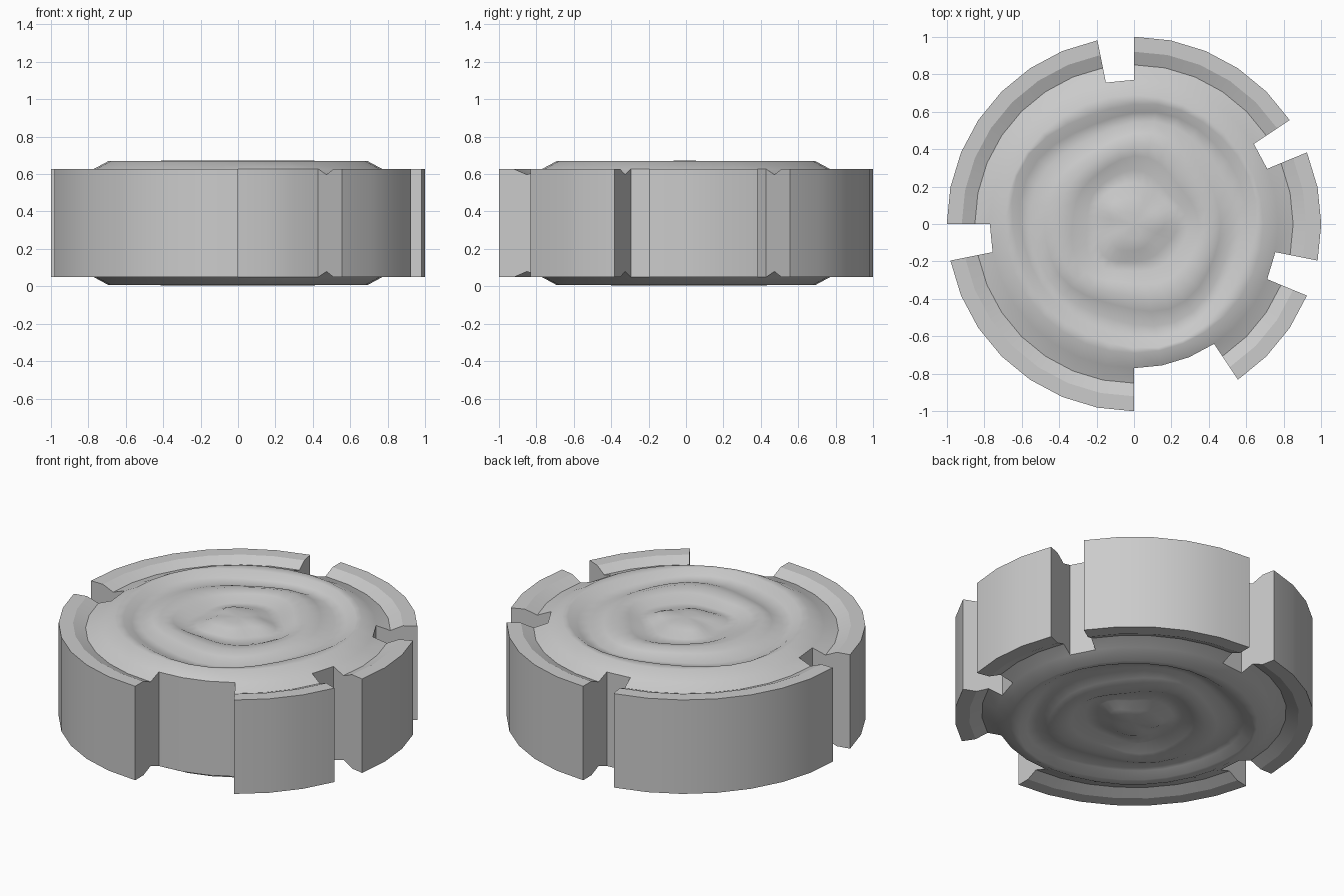
import bpy, bmesh, math

if "Cube" in bpy.data.objects:
    bpy.data.objects.remove(bpy.data.objects["Cube"], do_unlink=True)

SEGS = 32
MID = 0.338
# Half profile from the axis outwards: radius, height above the middle plane
PROFILE = [(0.07, 0.333), (0.14, 0.325), (0.21, 0.297), (0.27, 0.292), (0.34, 0.322),
           (0.41, 0.333), (0.47, 0.318), (0.54, 0.29), (0.60, 0.3), (0.65, 0.33),
           (0.69, 0.332), (0.77, 0.289), (0.85, 0.259), (0.92, 0.289), (1.0, 0.289)]
NOTCH_RING = 11
# Segments whose outer part is missing, counted counter-clockwise from +x
NOTCHES = {2, 8, 16, 24, 25, 26, 30}


def wobble(radius, angle):
    """Gentle unevenness of the inner growth rings."""
    if radius > 0.66:
        return radius
    return radius + 0.018 * math.sin(3 * angle + 9 * radius) + 0.01 * math.sin(5 * angle + 1)


bm = bmesh.new()


def ring_surface(side):
    """Wavy disc, side is 1 for the top and -1 for the bottom."""
    centre = bm.verts.new((0, 0, MID + side * 0.334))
    grid = []
    for radius, height in PROFILE:
        ring = []
        for i in range(SEGS):
            a = math.tau * i / SEGS
            r = wobble(radius, a)
            ring.append(bm.verts.new((r * math.cos(a), r * math.sin(a), MID + side * height)))
        grid.append(ring)
    faces = []
    for i in range(SEGS):
        j = (i + 1) % SEGS
        faces.append(bm.faces.new((centre, grid[0][i], grid[0][j])))
        for k in range(len(PROFILE) - 1):
            if k >= NOTCH_RING and i in NOTCHES:
                continue
            faces.append(bm.faces.new((grid[k][i], grid[k + 1][i], grid[k + 1][j], grid[k][j])))
    return grid, faces


top, top_faces = ring_surface(1)
bottom, _ = ring_surface(-1)

# Walls between the two outlines
partner = {t: b for tr, br in zip(top, bottom) for t, b in zip(tr, br)}
for edge in [e for f in top_faces for e in f.edges if e.is_boundary]:
    a, b = edge.verts
    bm.faces.new((a, b, partner[b], partner[a]))

bmesh.ops.delete(bm, geom=[v for v in bm.verts if not v.link_faces], context='VERTS')
bmesh.ops.recalc_face_normals(bm, faces=bm.faces)
mesh = bpy.data.meshes.new("notched_disc")
bm.to_mesh(mesh)
bm.free()

disc = bpy.data.objects.new("notched_disc", mesh)
bpy.context.collection.objects.link(disc)
bpy.context.view_layer.objects.active = disc
disc.select_set(True)
bpy.ops.object.shade_smooth_by_angle(angle=math.radians(40))

# The flat rim stays crisp
for poly in mesh.polygons:
    if abs(poly.normal.z) > 0.99 and poly.center.xy.length > 0.9:
        poly.use_smooth = False

grey = bpy.data.materials.new("plain_grey")
grey.use_nodes = True
grey.diffuse_color = (0.6, 0.6, 0.6, 1)
grey.node_tree.nodes["Principled BSDF"].inputs["Base Color"].default_value = (0.6, 0.6, 0.6, 1)
mesh.materials.append(grey)
